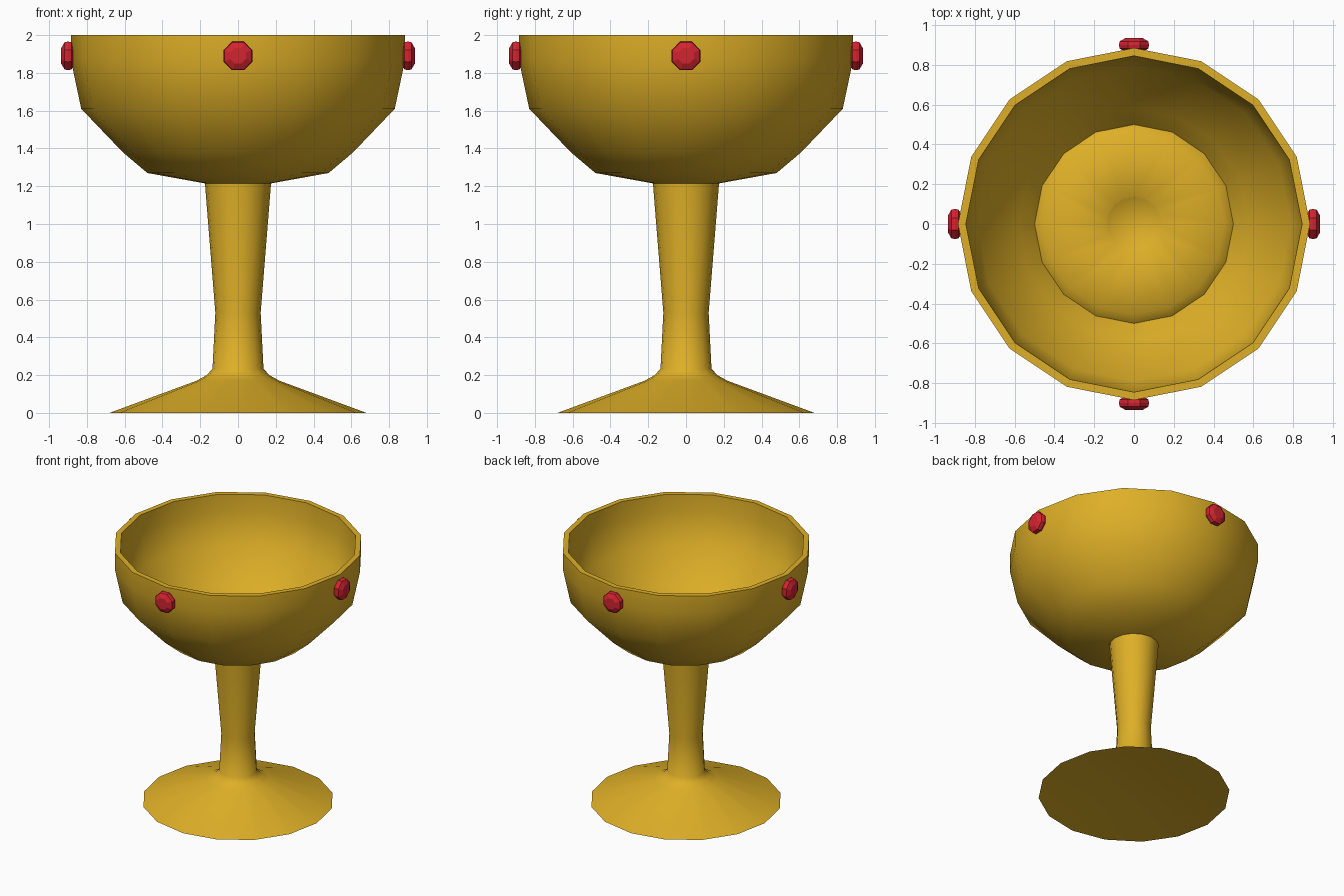
import bpy
import bmesh
from math import sin, cos, pi, radians
from mathutils import Matrix

old = bpy.data.objects.get("Cube")
if old:
    bpy.data.objects.remove(old, do_unlink=True)


def make_material(name, rgb):
    mat = bpy.data.materials.new(name)
    mat.use_nodes = True
    mat.diffuse_color = (*rgb, 1)
    bsdf = next(n for n in mat.node_tree.nodes if n.type == 'BSDF_PRINCIPLED')
    bsdf.inputs["Base Color"].default_value = (*rgb, 1)
    return mat


def lathe(name, profile, sides, mat, turn=0.0, smooth=None):
    """Revolve (radius, height) points about z and cap both ends."""
    bm = bmesh.new()
    rings = []
    for r, z in profile:
        angles = [turn + 2 * pi * i / sides for i in range(sides)]
        rings.append([bm.verts.new((r * cos(a), r * sin(a), z)) for a in angles])
    for low, high in zip(rings, rings[1:]):
        for i in range(sides):
            j = (i + 1) % sides
            bm.faces.new((low[i], low[j], high[j], high[i]))
    bm.faces.new(rings[0])
    bm.faces.new(rings[-1])
    bmesh.ops.recalc_face_normals(bm, faces=bm.faces)
    mesh = bpy.data.meshes.new(name)
    bm.to_mesh(mesh)
    bm.free()
    mesh.materials.append(mat)
    obj = bpy.data.objects.new(name, mesh)
    bpy.context.collection.objects.link(obj)
    if smooth:
        bpy.ops.object.select_all(action='DESELECT')
        obj.select_set(True)
        bpy.context.view_layer.objects.active = obj
        bpy.ops.object.shade_smooth_by_angle(angle=radians(smooth))
    return obj


gold = make_material("gold", (0.73, 0.43, 0.02))
red = make_material("ruby red", (0.65, 0.017, 0.03))

# Goblet: underside, foot, stem, bowl outside, rim, bowl inside, raised floor
goblet_profile = [
    (0.33, 0.04), (0.68, 0.0),
    (0.22, 0.17), (0.165, 0.2), (0.135, 0.235),
    (0.12, 0.53), (0.175, 1.215),
    (0.48, 1.27), (0.61, 1.38), (0.83, 1.61), (0.885, 1.87), (0.885, 2.0),
    (0.845, 2.0), (0.84, 1.87), (0.79, 1.63), (0.58, 1.41),
    (0.5, 1.31), (0.455, 1.35),
    (0.14, 1.35), (0.135, 1.345),
]
lathe("goblet", goblet_profile, 16, gold, smooth=46)

# Four faceted gems set around the rim
gem_profile = [(0.045, -0.036), (0.078, -0.018), (0.082, 0.0),
               (0.078, 0.018), (0.045, 0.036)]
for i, side in enumerate(("left", "back", "right", "front")):
    gem = lathe(side + "_gem", gem_profile, 8, red, turn=pi / 8)
    gem.matrix_world = (Matrix.Rotation(i * pi / 2, 4, 'Z')
                        @ Matrix.Translation((0.9, 0, 1.89))
                        @ Matrix.Rotation(pi / 2, 4, 'Y'))
